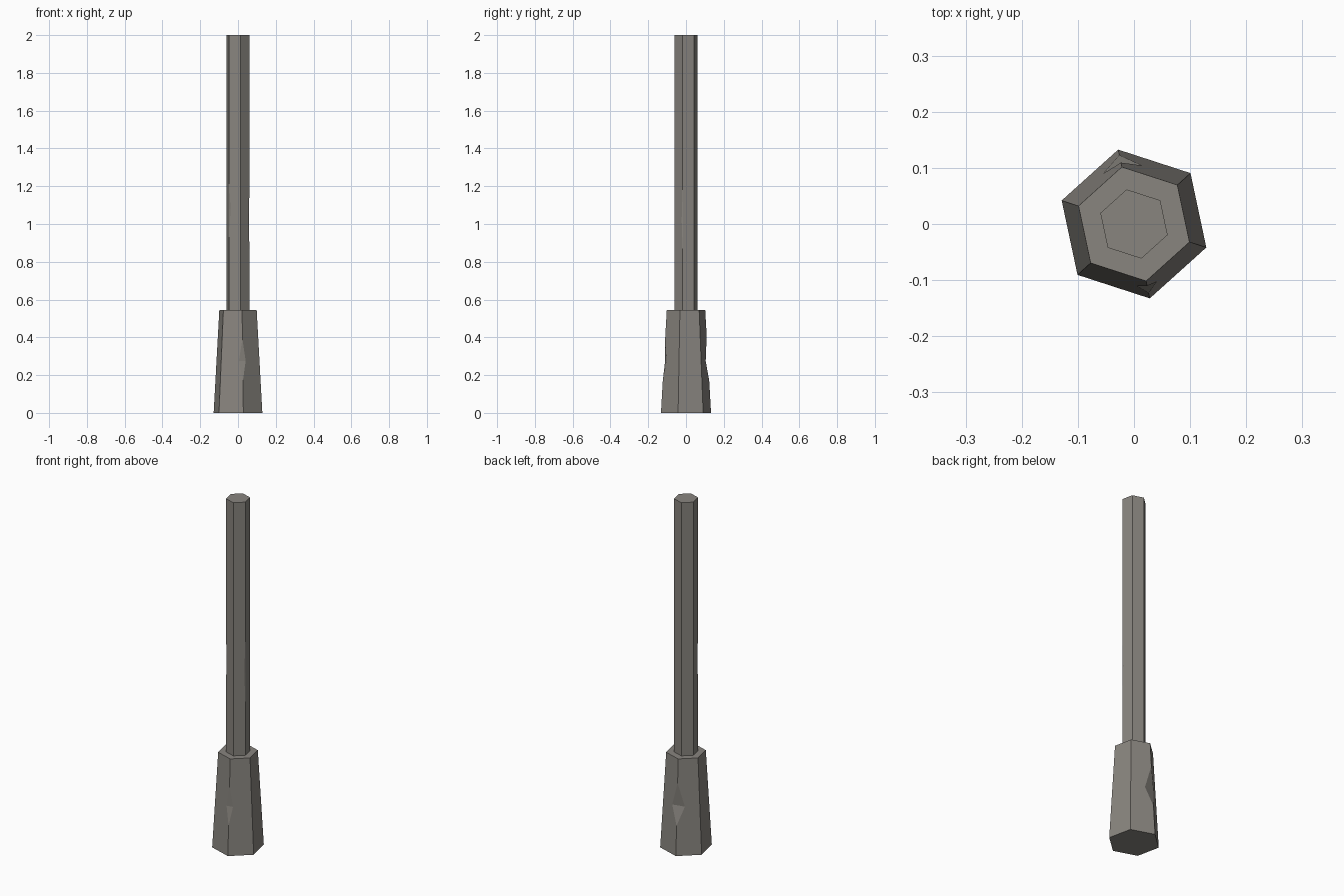
import bpy, bmesh, math

if "Cube" in bpy.data.objects:
    bpy.data.objects.remove(bpy.data.objects["Cube"])

PHASE = math.radians(42)  # corner direction shared by both hexagons

stone = bpy.data.materials.new("warm_grey_stone")
stone.diffuse_color = (0.25, 0.235, 0.212, 1)
stone.use_nodes = True
stone.node_tree.nodes["Principled BSDF"].inputs["Base Color"].default_value = stone.diffuse_color


def make(name, verts, faces):
    me = bpy.data.meshes.new(name)
    me.from_pydata(verts, [], faces)
    bm = bmesh.new()
    bm.from_mesh(me)
    bmesh.ops.recalc_face_normals(bm, faces=bm.faces)
    bm.to_mesh(me)
    bm.free()
    me.materials.append(stone)
    ob = bpy.data.objects.new(name, me)
    bpy.context.collection.objects.link(ob)
    return ob


def hex_post(name, r0, r1, z0, z1):
    """Six-sided post, tapering from r0 to r1."""
    verts = [(r * math.cos(PHASE + i * math.pi / 3),
              r * math.sin(PHASE + i * math.pi / 3), z)
             for r, z in ((r0, z0), (r1, z1)) for i in range(6)]
    faces = [(i, (i + 1) % 6, (i + 1) % 6 + 6, i + 6) for i in range(6)]
    faces += [tuple(range(5, -1, -1)), tuple(range(6, 12))]
    return make(name, verts, faces)


def chip(ob, angle, crease, upper, lower, half=0.06):
    """Cut a wedge notch from a corner; points are (radius, height)."""
    a = math.radians(angle)
    prof = [crease] + [(crease[0] + (p[0] - crease[0]) * 1.8,
                        crease[1] + (p[1] - crease[1]) * 1.8) for p in (upper, lower)]
    verts = [(r * math.cos(a) - s * math.sin(a), r * math.sin(a) + s * math.cos(a), z)
             for s in (-half, half) for r, z in prof]
    cutter = make("chip_cutter", verts,
                  [(0, 1, 2), (3, 5, 4), (0, 3, 4, 1), (1, 4, 5, 2), (2, 5, 3, 0)])
    cutter.hide_render = True
    mod = ob.modifiers.new("chip", 'BOOLEAN')
    mod.operation = 'DIFFERENCE'
    mod.solver = 'EXACT'
    mod.object = cutter
    dg = bpy.context.evaluated_depsgraph_get()
    dg.update()
    me = bpy.data.meshes.new_from_object(ob.evaluated_get(dg))
    ob.modifiers.clear()
    ob.data = me
    bpy.data.objects.remove(cutter)


# Tapered base with a chip on the back and front corners
base = hex_post("base", 0.1355, 0.104, 0, 0.545)
chip(base, 102, (0.099, 0.275), (0.112, 0.41), (0.1255, 0.17))
chip(base, -78, (0.109, 0.275), (0.1128, 0.39), (0.1257, 0.17))

# Slim straight pole with faint wear on two corners
pole = hex_post("pole", 0.063, 0.063, 0.54, 2.0)
chip(pole, 222, (0.059, 1.08), (0.063, 1.22), (0.063, 0.92))
chip(pole, -18, (0.0605, 1.02), (0.063, 1.2), (0.063, 0.85))
